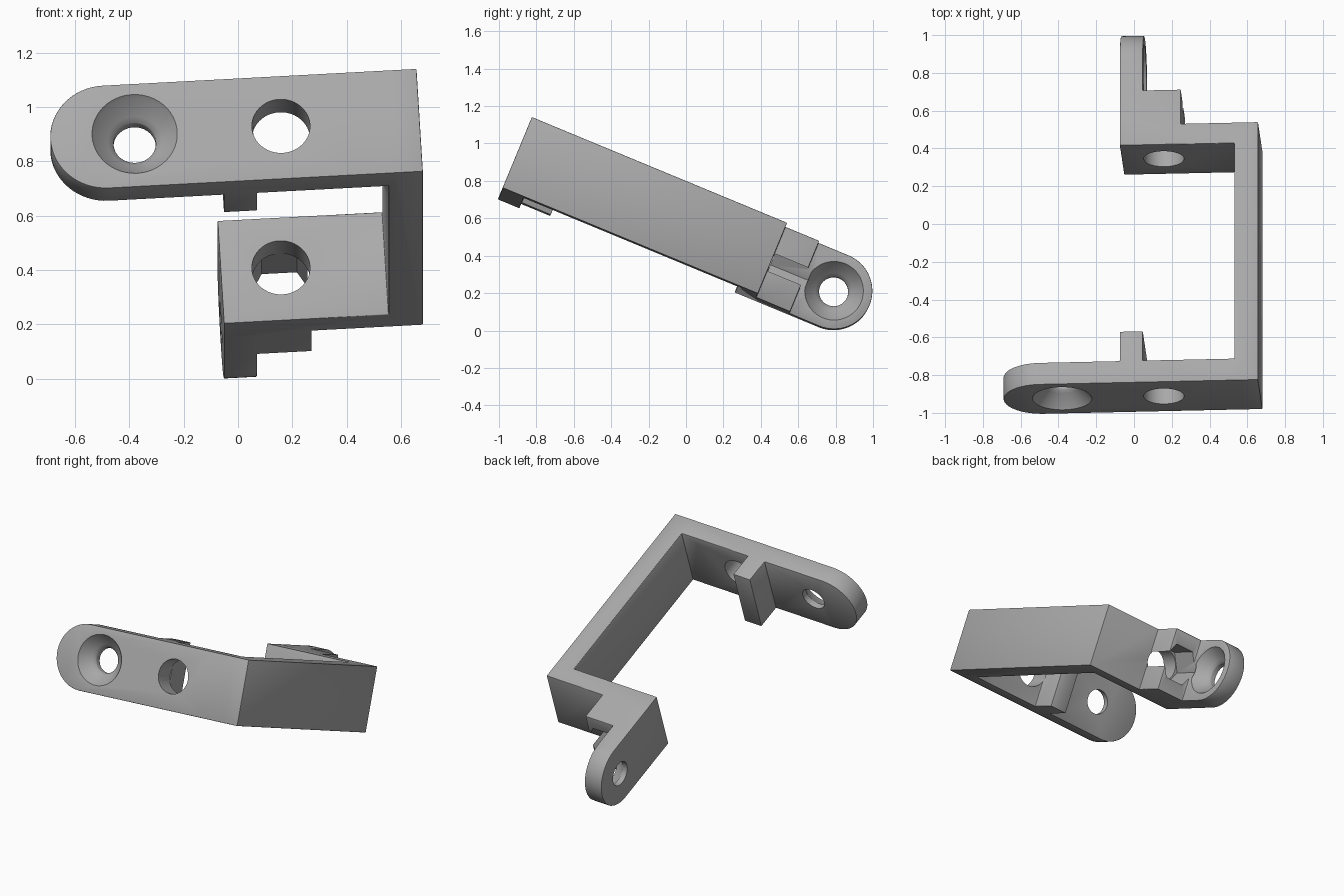
import bpy
import bmesh
from math import pi, cos, sin, radians
from mathutils import Matrix, Vector

cube = bpy.data.objects.get("Cube")
if cube:
    bpy.data.objects.remove(cube, do_unlink=True)

# Shared bracket dimensions
LOW, HIGH = 0.29, 0.70
MID = (LOW + HIGH) / 2
RADIUS = (HIGH - LOW) / 2
ARM = (-0.035, 0.087)      # thickness range of the pivot arm
FRONT = (-1.198, -1.073)   # depth range of the front plate
BOLT_X = 0.187

grey = bpy.data.materials.new("plain grey")
grey.use_nodes = True
grey.diffuse_color = (0.4, 0.4, 0.4, 1)
grey.node_tree.nodes["Principled BSDF"].inputs["Base Color"].default_value = (0.4, 0.4, 0.4, 1)


def add_object(name, bm):
    bmesh.ops.recalc_face_normals(bm, faces=bm.faces)
    mesh = bpy.data.meshes.new(name)
    bm.to_mesh(mesh)
    bm.free()
    obj = bpy.data.objects.new(name, mesh)
    bpy.context.collection.objects.link(obj)
    return obj


def prism(name, points, direction):
    """Extrude a flat outline along a direction."""
    bm = bmesh.new()
    face = bm.faces.new([bm.verts.new(p) for p in points])
    new = bmesh.ops.extrude_face_region(bm, geom=[face])["geom"]
    bmesh.ops.translate(bm, vec=Vector(direction),
                        verts=[g for g in new if isinstance(g, bmesh.types.BMVert)])
    return add_object(name, bm)


def box(name, x, y):
    pts = [(x[0], y[0], LOW), (x[1], y[0], LOW), (x[1], y[1], LOW), (x[0], y[1], LOW)]
    return prism(name, pts, (0, 0, HIGH - LOW))


def rounded_tab(square_end, centre, steps=32):
    """Outline with one square end and one half-round end."""
    side = 1 if centre > square_end else -1
    arc = [(centre + side * RADIUS * cos(a), MID + RADIUS * sin(a))
           for a in (-pi / 2 + pi * i / steps for i in range(steps + 1))]
    return [(square_end, LOW)] + arc + [(square_end, HIGH)]


def lathe(name, centre, axis, profile, sides=48, turn=0):
    """Solid of revolution from (distance, radius) pairs along an axis."""
    axis = Vector(axis)
    across, up = axis.cross(Vector((0, 0, 1))), Vector((0, 0, 1))
    bm = bmesh.new()
    rings = []
    for d, r in profile:
        angles = [turn + 2 * pi * i / sides for i in range(sides)]
        rings.append([bm.verts.new(Vector(centre) + axis * d + across * r * cos(a) + up * r * sin(a))
                      for a in angles])
    for a, b in zip(rings, rings[1:]):
        for i in range(sides):
            j = (i + 1) % sides
            bm.faces.new((a[i], a[j], b[j], b[i]))
    bm.faces.new(rings[0])
    bm.faces.new(rings[-1])
    return add_object(name, bm)


def apply(obj, kind, **settings):
    mod = obj.modifiers.new(kind.title(), kind)
    for key, value in settings.items():
        setattr(mod, key, value)
    bpy.context.view_layer.objects.active = obj
    bpy.ops.object.modifier_apply(modifier=mod.name)


def combine(obj, other, operation):
    apply(obj, "BOOLEAN", object=other, operation=operation, solver="EXACT")
    bpy.data.objects.remove(other, do_unlink=True)


# Side wall, back plate and stepped lug share one outline seen from above
outline = [(0.698, FRONT[0]), (0.698, 0.279), (0.288, 0.279), (0.288, 0.475), (ARM[0], 0.475),
           (ARM[0], 0.162), (0.572, 0.162), (0.572, FRONT[1]), (0.45, FRONT[1]), (0.45, FRONT[0])]
bracket = prism("bracket", [(x, y, LOW) for x, y in outline], (0, 0, HIGH - LOW))

# Front plate with rounded end, its inner rib, and the pivot arm
plate = prism("front_plate", [(x, FRONT[0], z) for x, z in rounded_tab(0.6, -0.458)],
              (0, FRONT[1] - FRONT[0], 0))
combine(bracket, plate, "UNION")
combine(bracket, box("inner_rib", ARM, (-1.12, -0.905)), "UNION")
arm = prism("pivot_arm", [(ARM[0], y, z) for y, z in rounded_tab(0.3, 0.65)],
            (ARM[1] - ARM[0], 0, 0))
combine(bracket, arm, "UNION")
apply(bracket, "BEVEL", width=0.008, segments=2, limit_method="ANGLE", angle_limit=radians(40))

# Countersunk screw holes in both rounded ends
sink = [(-0.02, 0.158), (0, 0.157), (0.012, 0.149), (0.07, 0.098), (0.085, 0.08),
        (0.092, 0.078), (0.2, 0.078)]
combine(bracket, lathe("plate_sink", (-0.352, FRONT[0], MID + 0.005), (0, 1, 0), sink), "DIFFERENCE")
combine(bracket, lathe("arm_sink", (ARM[1], 0.65, MID), (-1, 0, 0), sink), "DIFFERENCE")

# Bolt holes in line, ending in a hexagonal nut pocket open at the lug side
for name, start, end in (("front_bolt", -1.25, -1.065), ("back_bolt", 0.1, 0.3)):
    hole = lathe(name, (BOLT_X, start, MID + 0.005), (0, 1, 0), [(0, 0.107), (end - start, 0.107)])
    combine(bracket, hole, "DIFFERENCE")
pocket = lathe("nut_pocket", (BOLT_X, 0.285, MID), (0, 1, 0), [(0, 0.13), (0.215, 0.13)], sides=6)
combine(bracket, pocket, "DIFFERENCE")

# Lean the whole bracket into its resting pose
bracket.data.transform(Matrix.Rotation(radians(-22.5), 4, "X") @ Matrix.Rotation(radians(-3.3), 4, "Y"))
bracket.data.materials.clear()
bracket.data.materials.append(grey)
bpy.ops.object.select_all(action="DESELECT")
bracket.select_set(True)
bpy.context.view_layer.objects.active = bracket
bpy.ops.object.shade_smooth_by_angle(angle=radians(35))
